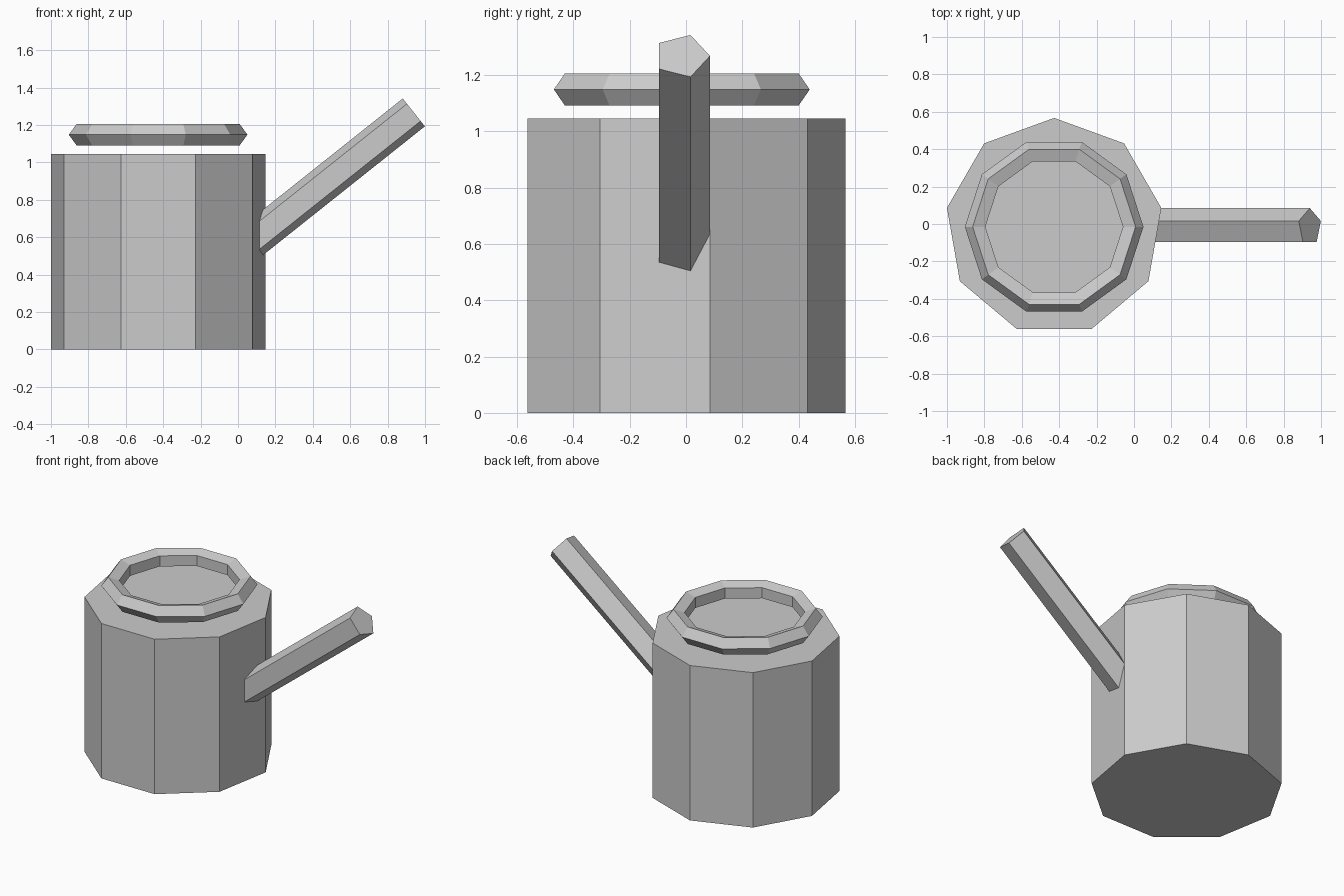
import bpy, bmesh
from math import sin, cos, radians, tau
from mathutils import Vector

if "Cube" in bpy.data.objects:
    bpy.data.objects.remove(bpy.data.objects["Cube"])

CX, CY = -0.427, -0.015   # shared axis of pot and rim


def prism(name, start, end, side_a, side_b, radius, sides):
    """Regular prism from start to end; first corner lies along side_a."""
    bm = bmesh.new()
    rings = []
    for centre in (start, end):
        rings.append([bm.verts.new(centre + radius * (cos(tau * i / sides) * side_a
                                                      + sin(tau * i / sides) * side_b))
                      for i in range(sides)])
    for i in range(sides):
        j = (i + 1) % sides
        bm.faces.new((rings[0][i], rings[0][j], rings[1][j], rings[1][i]))
    bm.faces.new(rings[0])
    bm.faces.new(rings[1])
    bmesh.ops.recalc_face_normals(bm, faces=bm.faces)
    mesh = bpy.data.meshes.new(name)
    bm.to_mesh(mesh)
    bm.free()
    obj = bpy.data.objects.new(name, mesh)
    bpy.context.collection.objects.link(obj)
    return obj


X, Y = Vector((1, 0, 0)), Vector((0, 1, 0))

# Nine-sided pot body, one corner facing the back
prism("pot_body", Vector((CX, CY, 0)), Vector((CX, CY, 1.045)), Y, -X, 0.582, 9)

# Five-sided slanted handle, its lower end sunk into the body
angle = radians(38.5)
axis = Vector((cos(angle), 0, sin(angle)))
across = Vector((-sin(angle), 0, cos(angle)))
tip = Vector((0.94, CY, 1.267))
prism("handle", tip - 1.2 * axis, tip, Y, across, 0.1, 5)

# Floating rim ring above the body
bpy.ops.mesh.primitive_torus_add(major_segments=10, minor_segments=5,
                                 major_radius=0.417, minor_radius=0.0605,
                                 location=(CX, CY, 1.148))
bpy.context.object.name = "rim_ring"
